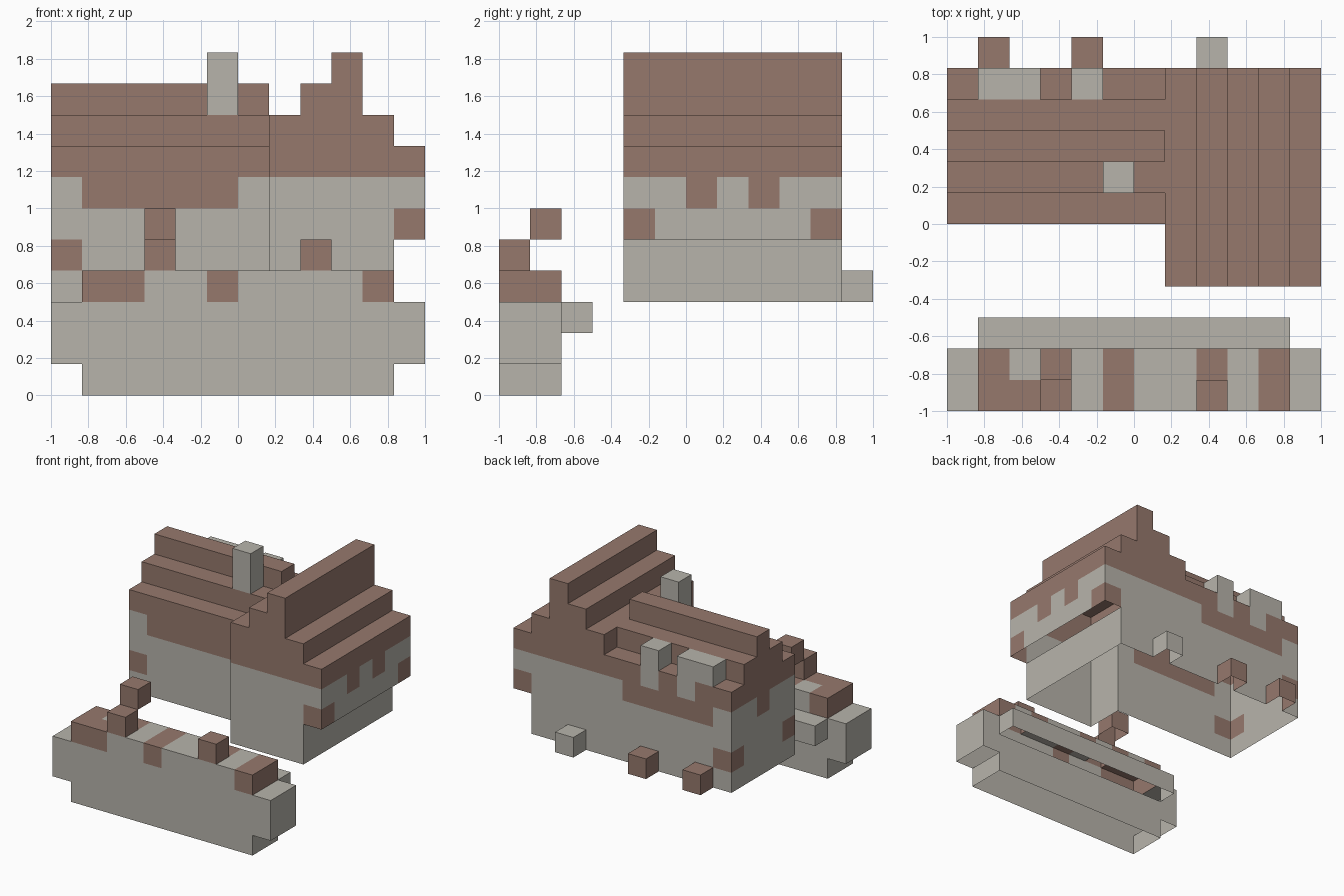
import bpy, bmesh
from mathutils import Vector

if "Cube" in bpy.data.objects:
    bpy.data.objects.remove(bpy.data.objects["Cube"])

U = 1 / 6                      # size of one block


def material(name, rgb):
    m = bpy.data.materials.new(name)
    m.diffuse_color = (*rgb, 1)
    m.use_nodes = True
    m.node_tree.nodes["Principled BSDF"].inputs["Base Color"].default_value = m.diffuse_color
    return m


MATS = [material("pale_stone", (0.475, 0.457, 0.407)),
        material("brown_tile", (0.305, 0.190, 0.152))]
STONE, BROWN = 0, 1
cells = {}                     # block position -> [part, colour]


def fill(part, colour, xs, ys, zs):
    """Fill an inclusive range of blocks; part None only repaints."""
    for i in range(xs[0], xs[1] + 1):
        for j in range(ys[0], ys[1] + 1):
            for k in range(zs[0], zs[1] + 1):
                name = part or cells[i, j, k][0]
                cells[i, j, k] = [name, colour]


def paint(colour, *blocks):
    for b in blocks:
        cells[b][1] = colour


# Front garden wall, with a wider middle and a ledge behind
fill("garden_wall", STONE, (1, 10), (0, 1), (0, 3))
fill("garden_wall", STONE, (0, 11), (0, 1), (1, 2))
fill("garden_ledge", STONE, (1, 10), (2, 2), (2, 2))
for i in (1, 5, 10):
    fill(None, BROWN, (i, i), (0, 1), (3, 3))
paint(BROWN, (2, 0, 3), (3, 1, 3), (8, 1, 3))
for b in ((3, 0, 4), (3, 1, 5), (8, 0, 4)):
    cells[b] = ["wall_blocks", BROWN]

# House body: main hall, front wing, and the wing's overhanging side
fill("house_walls", STONE, (0, 6), (6, 10), (3, 6))
fill("house_walls", STONE, (7, 10), (4, 10), (3, 6))
fill("house_walls", STONE, (11, 11), (4, 10), (5, 6))

# Brown patches on the walls
for j in (6, 10):
    fill(None, BROWN, (1, 5), (j, j), (6, 6))
paint(BROWN, (0, 6, 4), (0, 10, 4), (0, 8, 6),
      (11, 4, 5), (11, 10, 5), (11, 6, 6), (11, 8, 6))

# Stepped roofs: one row per block, given by its top layer
for j, top in zip(range(6, 11), (7, 8, 9, 8, 7)):
    fill("main_roof", BROWN, (0, 6), (j, j), (7, top))
for i, top in zip(range(7, 12), (8, 9, 10, 8, 7)):
    fill("wing_roof", BROWN, (i, i), (4, 10), (7, top))

# Chimney and dormer blocks
fill("chimney", STONE, (5, 5), (7, 7), (9, 10))
fill("dormers", STONE, (1, 2), (10, 10), (8, 8))
fill("dormers", STONE, (4, 4), (10, 10), (8, 8))
paint(STONE, (2, 10, 7), (4, 10, 7))

# Small blocks at the foot of the rear wall
for i, colour in ((1, BROWN), (4, BROWN), (8, STONE)):
    cells[i, 11, 3] = ["rear_blocks", colour]

# Outward faces only; the shells are open underneath
SIDES = [((1, 0, 0), (0, 1, 0), (0, 0, 1)), ((-1, 0, 0), (0, 0, 1), (0, 1, 0)),
         ((0, 1, 0), (0, 0, 1), (1, 0, 0)), ((0, -1, 0), (1, 0, 0), (0, 0, 1)),
         ((0, 0, 1), (1, 0, 0), (0, 1, 0))]

for part in sorted({c[0] for c in cells.values()}):
    bm = bmesh.new()
    for pos, (name, colour) in cells.items():
        if name != part:
            continue
        p = Vector(pos)
        for n, a, b in (map(Vector, s) for s in SIDES):
            if tuple(int(v) for v in p + n) in cells:
                continue
            o = p + Vector([max(v, 0) for v in n])
            quad = [o, o + a, o + a + b, o + b]
            f = bm.faces.new([bm.verts.new(q * U - Vector((1, 1, 0))) for q in quad])
            f.material_index = colour
    bmesh.ops.remove_doubles(bm, verts=bm.verts, dist=1e-4)
    bmesh.ops.dissolve_limit(bm, angle_limit=0.01, verts=bm.verts,
                             edges=bm.edges, delimit={'MATERIAL'})
    mesh = bpy.data.meshes.new(part)
    bm.to_mesh(mesh)
    bm.free()
    for m in MATS:
        mesh.materials.append(m)
    bpy.context.collection.objects.link(bpy.data.objects.new(part, mesh))
